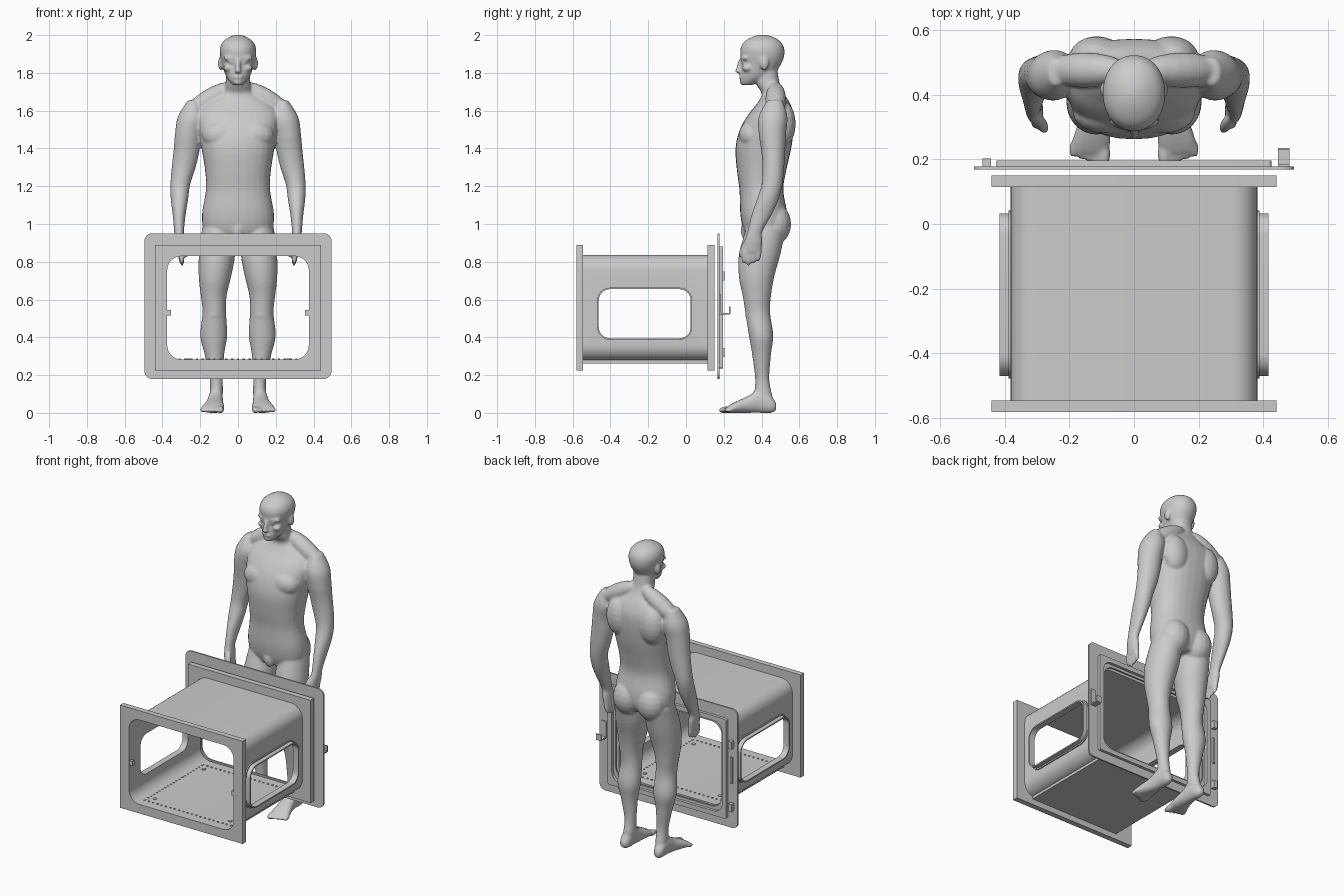
import bpy
import bmesh
import math
from mathutils import Matrix, Vector

default_cube = bpy.data.objects.get("Cube")
if default_cube:
    bpy.data.objects.remove(default_cube, do_unlink=True)

# Single shared colour
grey = bpy.data.materials.new("light_grey")
grey.use_nodes = True
grey.diffuse_color = (0.6, 0.6, 0.6, 1)
grey.node_tree.nodes["Principled BSDF"].inputs["Base Color"].default_value = (0.6, 0.6, 0.6, 1)


def finish(name, bm):
    """Turn a bmesh into a named, coloured object."""
    bmesh.ops.recalc_face_normals(bm, faces=bm.faces)
    mesh = bpy.data.meshes.new(name)
    bm.to_mesh(mesh)
    bm.free()
    mesh.materials.append(grey)
    obj = bpy.data.objects.new(name, mesh)
    bpy.context.scene.collection.objects.link(obj)
    return obj


def smooth_by_angle(obj):
    bpy.ops.object.select_all(action="DESELECT")
    obj.select_set(True)
    bpy.context.view_layer.objects.active = obj
    bpy.ops.object.shade_smooth_by_angle(angle=math.radians(35))


# ---------- enclosure helpers ----------
def rounded(left, right, bottom, top, radius, steps=8):
    """Outline of a rounded rectangle."""
    points = []
    corners = [(right - radius, top - radius), (left + radius, top - radius),
               (left + radius, bottom + radius), (right - radius, bottom + radius)]
    for quarter, (u, v) in enumerate(corners):
        for i in range(steps + 1):
            a = math.pi / 2 * (quarter + i / steps)
            points.append((u + radius * math.cos(a), v + radius * math.sin(a)))
    return points


def place(axis, u, v, depth):
    return (u, depth, v) if axis == "y" else (depth, u, v)


def frame(name, outer, inner, start, end, axis="y"):
    """Extruded ring between two rounded outlines."""
    bm = bmesh.new()
    layers = [(outer, start), (inner, start), (inner, end), (outer, end)]
    loops = [[bm.verts.new(place(axis, u, v, d)) for u, v in pts] for pts, d in layers]
    count = len(outer)
    for k in range(len(loops)):
        a, b = loops[k], loops[(k + 1) % len(loops)]
        for i in range(count):
            j = (i + 1) % count
            bm.faces.new((a[i], a[j], b[j], b[i]))
    obj = finish(name, bm)
    smooth_by_angle(obj)
    return obj


def box(name, x, y, z):
    bm = bmesh.new()
    centre = Vector([sum(r) / 2 for r in (x, y, z)])
    size = [r[1] - r[0] for r in (x, y, z)]
    bmesh.ops.create_cube(bm, size=1, matrix=Matrix.LocRotScale(centre, None, Vector(size)))
    return finish(name, bm)


# ---------- enclosure ----------
opening = rounded(-0.375, 0.375, 0.283, 0.83, 0.075)
flange = rounded(-0.44, 0.44, 0.225, 0.89, 0.001)
frame("front_flange", flange, opening, -0.58, -0.545)
frame("rear_flange", flange, opening, 0.115, 0.15)
shell = frame("tunnel_shell", rounded(-0.381, 0.381, 0.277, 0.836, 0.08), opening, -0.546, 0.116)

# Side windows cut through both walls
window = rounded(-0.462, 0.025, 0.395, 0.655, 0.06)
bm = bmesh.new()
ends = [[bm.verts.new((x, u, v)) for u, v in window] for x in (-0.6, 0.6)]
for loop in ends:
    bm.faces.new(loop)
for i in range(len(window)):
    j = i - 1
    bm.faces.new((ends[0][i], ends[0][j], ends[1][j], ends[1][i]))
cutter = finish("window_cutter", bm)
cutter.hide_render = True
cutter.hide_set(True)
cut = shell.modifiers.new("windows", "BOOLEAN")
cut.object = cutter
cut.solver = "EXACT"

for side, sign in (("left", 1), ("right", -1)):
    frame(side + "_window_collar", rounded(-0.47, 0.033, 0.387, 0.663, 0.068), window,
          sign * 0.377, sign * 0.415, "x")
    frame(side + "_window_base", rounded(-0.478, 0.041, 0.379, 0.671, 0.076), window,
          sign * 0.377, sign * 0.388, "x")
    box(side + "_front_tab", sorted((sign * 0.355, sign * 0.378)), (-0.575, -0.555), (0.515, 0.545))

# Floor with rows of studs and corner discs
box("floor_plate", (-0.32, 0.32), (-0.546, 0.116), (0.262, 0.281))
bm = bmesh.new()
studs = []
for i in range(21):
    t = -1 + i / 10
    studs += [(s * 0.31, -0.215 + t * 0.29, 0.006) for s in (-1, 1)]
    studs += [(t * 0.31, -0.215 + s * 0.3, 0.006) for s in (-1, 1)]
studs += [(sx * 0.27, -0.215 + sy * 0.25, 0.012) for sx in (-1, 1) for sy in (-1, 1)]
for x, y, r in studs:
    bmesh.ops.create_cone(bm, cap_ends=True, segments=8, radius1=r, radius2=r, depth=0.006,
                          matrix=Matrix.Translation((x, y, 0.284)))
finish("floor_studs", bm)

# Rear door frame with seal, hinges and latch
frame("door_frame", rounded(-0.495, 0.495, 0.18, 0.95, 0.04),
      rounded(-0.38, 0.38, 0.283, 0.833, 0.075), 0.168, 0.178)
frame("door_seal", rounded(-0.425, 0.425, 0.235, 0.88, 0.012),
      rounded(-0.395, 0.395, 0.265, 0.85, 0.06), 0.177, 0.196)
for name, low in (("upper_hinge", 0.7), ("lower_hinge", 0.295)):
    box(name, (-0.468, -0.442), (0.177, 0.203), (low, low + 0.048))
box("hinge_bar", (-0.462, -0.45), (0.177, 0.19), (0.47, 0.64))
box("latch_plate", (0.445, 0.48), (0.177, 0.184), (0.525, 0.63))
box("latch_arm", (0.445, 0.48), (0.177, 0.235), (0.522, 0.53))
box("latch_grip", (0.445, 0.48), (0.228, 0.235), (0.522, 0.562))


# ---------- standing figure helpers ----------
def spline(a, b, c, d, t):
    return 0.5 * (2 * b + (c - a) * t + (2 * a - 5 * b + 4 * c - d) * t * t
                  + (3 * b - a - 3 * c + d) * t ** 3)


def loft(bm, rings, axis="z", power=2.2, segments=28, steps=4):
    """Rings hold height, then low and high limits of both cross directions."""
    dense = []
    last = len(rings) - 1
    for k in range(last):
        four = [rings[max(0, min(last, k + o))] for o in (-1, 0, 1, 2)]
        dense += [[spline(*q, s / steps) for q in zip(*four)] for s in range(steps)]
    dense.append(rings[last])
    loops = []
    for h, a0, a1, b0, b1 in dense:
        loop = []
        for i in range(segments):
            ang = math.tau * i / segments
            c, s = math.cos(ang), math.sin(ang)
            u = (a0 + a1) / 2 + (a1 - a0) / 2 * math.copysign(abs(c) ** (2 / power), c)
            v = (b0 + b1) / 2 + (b1 - b0) / 2 * math.copysign(abs(s) ** (2 / power), s)
            loop.append(bm.verts.new((u, v, h) if axis == "z" else (u, h, v)))
        loops.append(loop)
    for a, b in zip(loops, loops[1:]):
        for i in range(segments):
            bm.faces.new((a[i - 1], a[i], b[i], b[i - 1]))
    bm.faces.new(loops[0][::-1])
    bm.faces.new(loops[-1])


def blob(bm, centre, radii, rotation=None):
    bmesh.ops.create_uvsphere(bm, u_segments=16, v_segments=10, radius=1,
                              matrix=Matrix.LocRotScale(Vector(centre), rotation, Vector(radii)))


def digit(bm, start, end, radius):
    """Long ellipsoid between two points."""
    a, b = Vector(start), Vector(end)
    turn = (b - a).to_track_quat("Z", "Y")
    blob(bm, (a + b) / 2, (radius, radius, (b - a).length / 2), turn)


# ---------- standing figure, left half ----------
body = bmesh.new()
# Leg and foot
loft(body, [(0.98, 0.02, 0.19, 0.32, 0.53), (0.84, 0.015, 0.207, 0.28, 0.5),
            (0.72, 0.037, 0.208, 0.28, 0.467), (0.62, 0.06, 0.197, 0.3, 0.45),
            (0.53, 0.063, 0.188, 0.314, 0.445), (0.41, 0.057, 0.2, 0.333, 0.462),
            (0.31, 0.073, 0.177, 0.35, 0.45), (0.18, 0.08, 0.15, 0.366, 0.441),
            (0.1, 0.08, 0.15, 0.36, 0.455), (0.03, 0.09, 0.148, 0.35, 0.47)], power=2)
loft(body, [(0.478, 0.105, 0.14, 0.015, 0.05), (0.45, 0.088, 0.152, 0, 0.09),
            (0.39, 0.08, 0.158, 0, 0.125), (0.33, 0.077, 0.168, 0, 0.09),
            (0.26, 0.073, 0.19, 0, 0.058), (0.22, 0.078, 0.195, 0, 0.035)], "y")
for i in range(5):
    x = 0.091 + 0.024 * i
    r = 0.019 if i == 0 else 0.013
    digit(body, (x, 0.26, 0.022), (x + 0.002, 0.172 + 0.008 * i, 0.012), r)
blob(body, (0.125, 0.335, 0.525), (0.035, 0.022, 0.04))
# Arm, palm, fingers and thumb
loft(body, [(1.655, 0.215, 0.265, 0.43, 0.51), (1.57, 0.17, 0.318, 0.385, 0.537),
            (1.48, 0.19, 0.333, 0.385, 0.53), (1.39, 0.203, 0.341, 0.398, 0.525),
            (1.3, 0.224, 0.351, 0.405, 0.52), (1.21, 0.253, 0.358, 0.4, 0.511),
            (1.13, 0.264, 0.356, 0.375, 0.49), (1.05, 0.277, 0.346, 0.347, 0.455),
            (0.96, 0.286, 0.338, 0.325, 0.405), (0.91, 0.283, 0.334, 0.31, 0.405),
            (0.85, 0.28, 0.322, 0.3, 0.4)], power=2)
for i in range(4):
    y = 0.313 + 0.025 * i
    tip = 0.775 + 0.012 * abs(i - 1)
    digit(body, (0.308, y, 0.88), (0.294, y - 0.008, tip), 0.0155)
digit(body, (0.297, 0.33, 0.93), (0.272, 0.285, 0.82), 0.018)
# Muscle masses: chest, shoulder blade, trapezius, buttock
blob(body, (0.09, 0.345, 1.47), (0.1, 0.066, 0.075))
blob(body, (0.115, 0.515, 1.53), (0.085, 0.066, 0.12))
digit(body, (0.02, 0.475, 1.74), (0.28, 0.475, 1.58), 0.055)
blob(body, (0.085, 0.47, 1.0), (0.092, 0.087, 0.11))
# Ear, cheekbone, brow
blob(body, (0.092, 0.415, 1.85), (0.014, 0.024, 0.037))
blob(body, (0.05, 0.325, 1.825), (0.028, 0.028, 0.02))
digit(body, (0.0, 0.294, 1.878), (0.08, 0.318, 1.878), 0.014)
blob(body, (0.036, 0.302, 1.857), (0.015, 0.011, 0.009))

# Mirror to the right half
copy = bmesh.ops.duplicate(body, geom=body.verts[:] + body.edges[:] + body.faces[:])["geom"]
for v in copy:
    if isinstance(v, bmesh.types.BMVert):
        v.co.x *= -1

# Torso and neck, then head: height, half width, front, back
torso = [(0.93, 0.15, 0.32, 0.5), (0.98, 0.185, 0.3, 0.53), (1.06, 0.19, 0.287, 0.535),
         (1.18, 0.17, 0.283, 0.515), (1.28, 0.174, 0.27, 0.53), (1.4, 0.193, 0.262, 0.557),
         (1.5, 0.21, 0.285, 0.57), (1.58, 0.215, 0.33, 0.57), (1.64, 0.17, 0.378, 0.55),
         (1.69, 0.085, 0.4, 0.52), (1.74, 0.066, 0.373, 0.497), (1.81, 0.063, 0.36, 0.485)]
head = [(1.735, 0.025, 0.297, 0.35), (1.755, 0.045, 0.288, 0.4), (1.79, 0.067, 0.288, 0.465),
        (1.85, 0.085, 0.295, 0.505), (1.89, 0.094, 0.288, 0.52), (1.93, 0.096, 0.288, 0.52),
        (1.965, 0.08, 0.308, 0.502), (1.99, 0.046, 0.35, 0.462), (2.002, 0.012, 0.39, 0.42)]
for part, power in ((torso, 2.3), (head, 2.1)):
    loft(body, [(z, -w, w, front, back) for z, w, front, back in part], power=power)
# Nose, lips, chin, groin
digit(body, (0, 0.297, 1.885), (0, 0.27, 1.797), 0.014)
blob(body, (0, 0.278, 1.81), (0.018, 0.018, 0.012))
blob(body, (0, 0.291, 1.778), (0.027, 0.012, 0.011))
blob(body, (0, 0.3, 1.75), (0.024, 0.016, 0.015))
blob(body, (0, 0.325, 0.965), (0.035, 0.035, 0.055))

# Fuse all masses into one smooth skin
figure = finish("standing_figure", body)
fuse = figure.modifiers.new("fuse", "REMESH")
fuse.mode = "VOXEL"
fuse.voxel_size = 0.0075
fuse.use_smooth_shade = True
soften = figure.modifiers.new("soften", "SMOOTH")
soften.factor = 0.5
soften.iterations = 5
